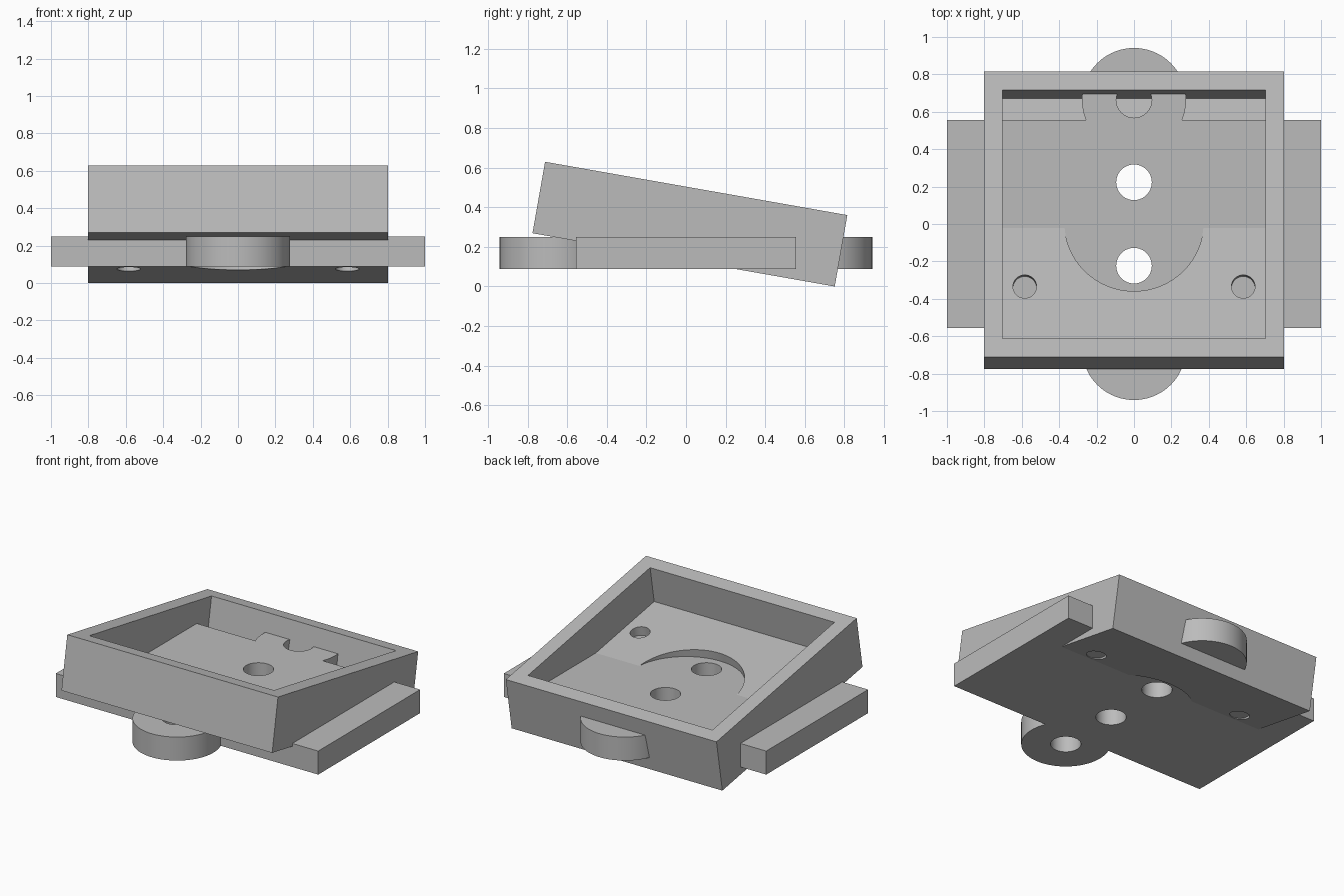
import bpy
from math import radians, sin

cube = bpy.data.objects.get("Cube")
if cube:
    bpy.data.objects.remove(cube, do_unlink=True)

grey = bpy.data.materials.new("plain grey")
grey.use_nodes = True
colour = (0.5, 0.5, 0.5, 1)
grey.diffuse_color = colour
grey.node_tree.nodes["Principled BSDF"].inputs["Base Color"].default_value = colour


def box(name, size, z0):
    """Box centred in x and y, resting on z0."""
    bpy.ops.mesh.primitive_cube_add(size=1, location=(0, 0, z0 + size[2] / 2))
    ob = bpy.context.object
    ob.name = name
    ob.scale = size
    bpy.ops.object.transform_apply(location=True, rotation=False, scale=True)
    ob.data.materials.append(grey)
    return ob


def cylinder(name, radius, x, y, z0, z1):
    bpy.ops.mesh.primitive_cylinder_add(vertices=96, radius=radius, depth=z1 - z0,
                                        location=(x, y, (z0 + z1) / 2))
    ob = bpy.context.object
    ob.name = name
    ob.data.materials.append(grey)
    return ob


def combine(target, tool, operation):
    """Apply a boolean and discard the tool object."""
    bpy.ops.object.select_all(action='DESELECT')
    target.select_set(True)
    bpy.context.view_layer.objects.active = target
    mod = target.modifiers.new("boolean", 'BOOLEAN')
    mod.operation = operation
    mod.solver = 'EXACT'
    mod.object = tool
    bpy.ops.object.modifier_apply(modifier=mod.name)
    bpy.data.objects.remove(tool, do_unlink=True)


def smooth(ob):
    bpy.ops.object.select_all(action='DESELECT')
    ob.select_set(True)
    bpy.context.view_layer.objects.active = ob
    bpy.ops.object.shade_smooth_by_angle(angle=radians(30))


# Flat base plate with a round lug at front and back
bottom, top, lug_y = 0.088, 0.25, 0.663
plate = box("base_plate", (2, 1.11, top - bottom), bottom)
for side in (-1, 1):
    combine(plate, cylinder("lug", 0.278, 0, side * lug_y, bottom, top), 'UNION')

# Row of four screw holes along the plate
for y in (-lug_y, -0.223, 0.223, lug_y):
    combine(plate, cylinder("screw_hole", 0.095, 0, y, 0, 0.4), 'DIFFERENCE')
smooth(plate)

# Open tray, hollowed from above
width, length, height, wall, floor = 1.606, 1.55, 0.366, 0.1, 0.112
tray = box("tilted_tray", (width, length, height), 0)
hollow = box("hollow", (width - 2 * wall, length - 2 * wall, height), floor)
combine(tray, hollow, 'DIFFERENCE')

# Large central opening and four small corner holes in the tray floor
combine(tray, cylinder("centre_opening", 0.372, 0, 0, -0.1, 0.3), 'DIFFERENCE')
for sx in (-1, 1):
    for sy in (-1, 1):
        combine(tray, cylinder("corner_hole", 0.063, sx * 0.584, sy * 0.347, -0.1, 0.3),
                'DIFFERENCE')
smooth(tray)

# Tip the tray down towards the back so its lowest edge touches the ground
tilt = radians(10)
tray.rotation_euler.x = -tilt
tray.location = (0, -0.012, length / 2 * sin(tilt))
